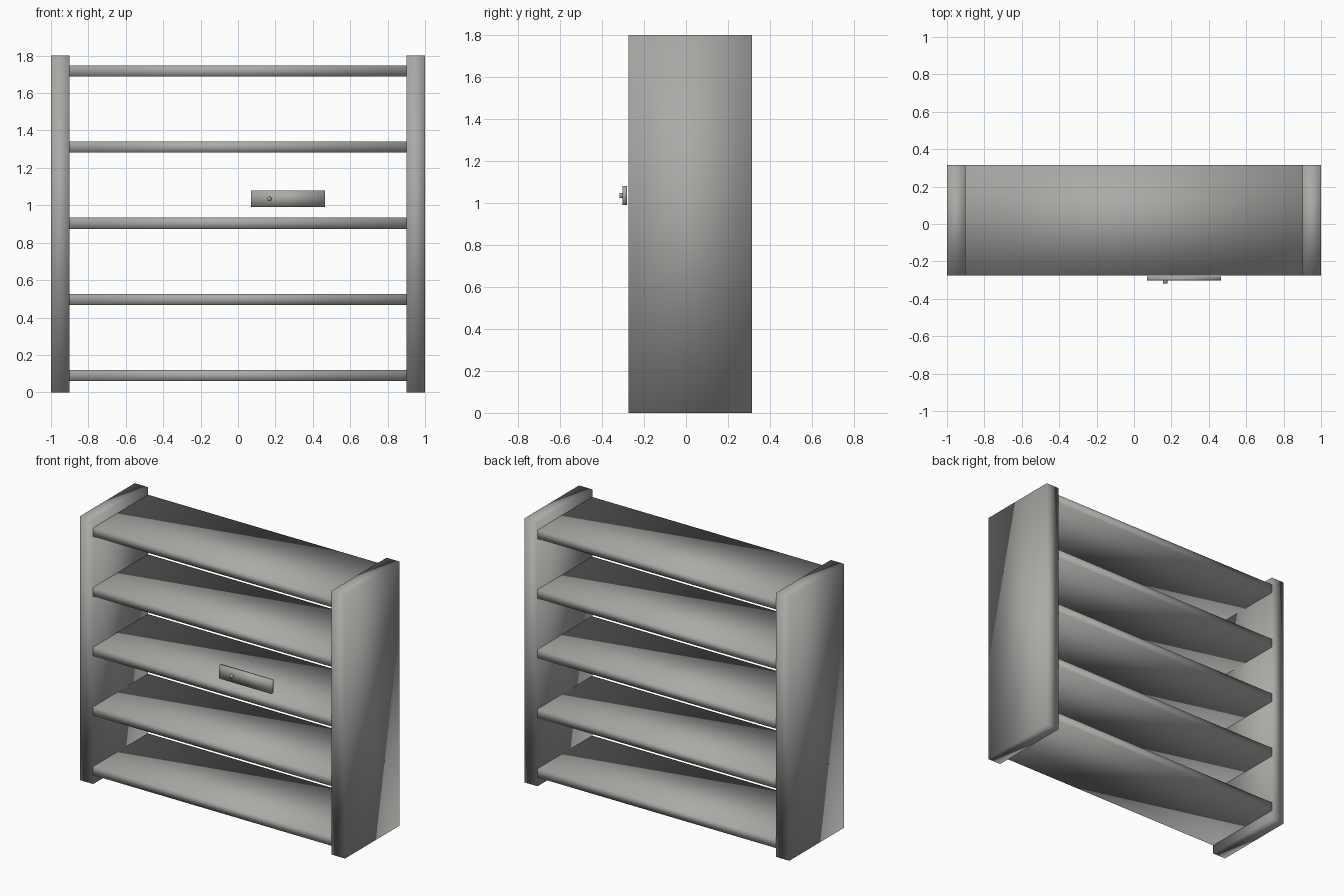
import bpy
from mathutils import Vector

old = bpy.data.objects.get("Cube")
if old:
    bpy.data.objects.remove(old, do_unlink=True)

# Single warm grey finish
grey = bpy.data.materials.new("warm_grey")
grey.use_nodes = True
colour = (0.40, 0.40, 0.385, 1)
grey.diffuse_color = colour
grey.node_tree.nodes["Principled BSDF"].inputs["Base Color"].default_value = colour


def finish(obj, name):
    obj.name = name
    obj.data.materials.append(grey)
    for face in obj.data.polygons:
        face.use_smooth = True
    return obj


def box(name, low, high):
    low, high = Vector(low), Vector(high)
    bpy.ops.mesh.primitive_cube_add(size=1, location=(low + high) / 2)
    obj = bpy.context.object
    obj.scale = high - low
    bpy.ops.object.transform_apply(location=False, rotation=False, scale=True)
    return finish(obj, name)


FRONT, BACK = -0.275, 0.315
HEIGHT = 1.8

# Upright side panels
box("right_side_panel", (-1, FRONT, 0), (-0.9, BACK, HEIGHT))
box("left_side_panel", (0.9, FRONT, 0), (1, BACK, HEIGHT))

# Five evenly spaced shelves
for i in range(5):
    z = 0.06 + i * 0.407
    box(f"shelf_{i + 1}", (-0.9, FRONT, z), (0.9, BACK, z + 0.06))

# Small plate floating at the front, with a round stud
box("front_plate", (0.07, -0.303, 0.99), (0.465, -0.28, 1.08))
bpy.ops.mesh.primitive_cylinder_add(
    vertices=16, radius=0.012, depth=0.02,
    location=(0.167, -0.307, 1.035), rotation=(1.5708, 0, 0))
finish(bpy.context.object, "plate_stud")
